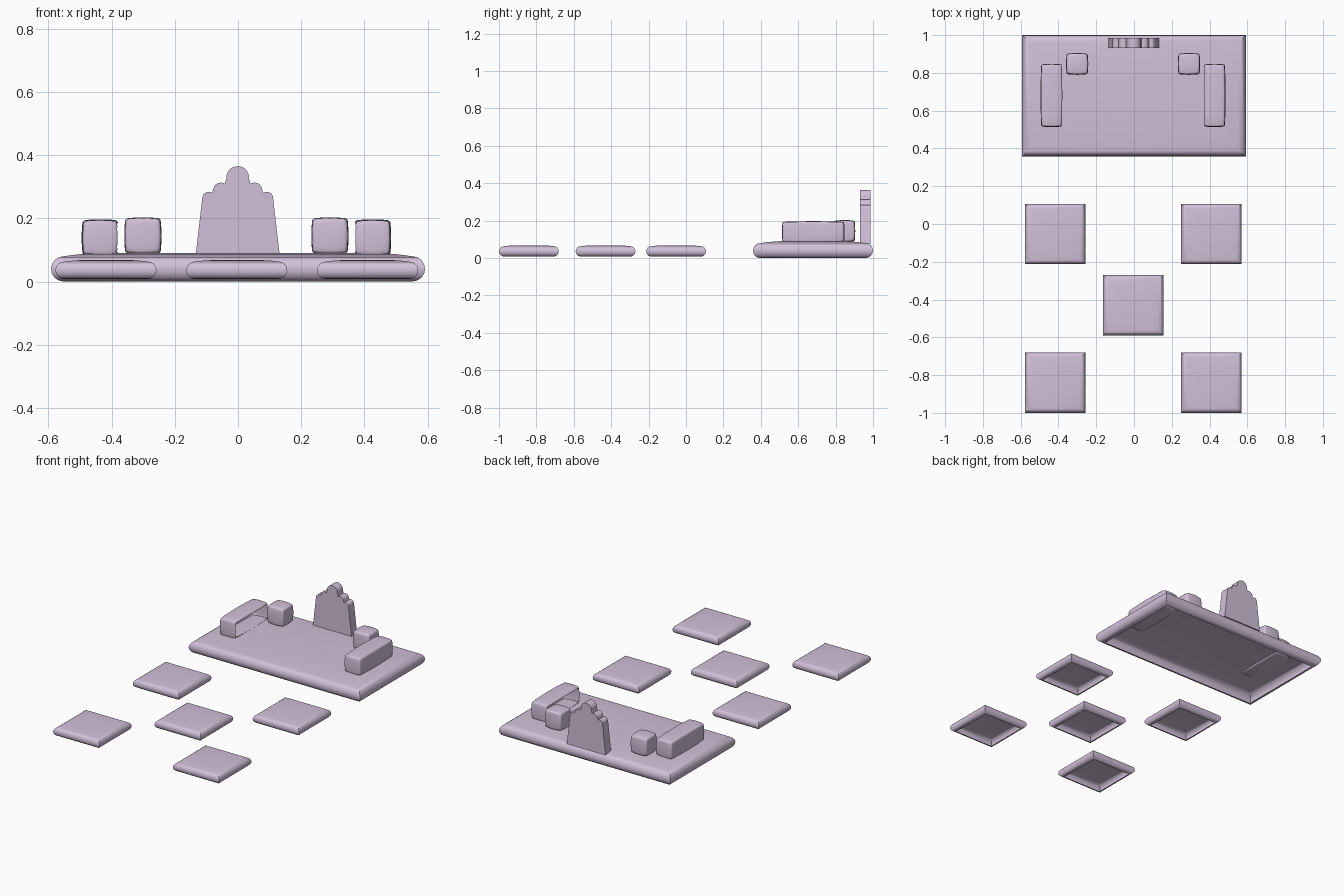
import bpy, bmesh, math
from mathutils import Vector

if "Cube" in bpy.data.objects:
    bpy.data.objects.remove(bpy.data.objects["Cube"])

lilac = bpy.data.materials.new("soft_lilac")
lilac.diffuse_color = (0.64, 0.53, 0.69, 1)
lilac.use_nodes = True
lilac.node_tree.nodes["Principled BSDF"].inputs["Base Color"].default_value = lilac.diffuse_color


def finish(name, bm, angle=40):
    bmesh.ops.recalc_face_normals(bm, faces=bm.faces)
    me = bpy.data.meshes.new(name)
    bm.to_mesh(me)
    bm.free()
    me.materials.append(lilac)
    ob = bpy.data.objects.new(name, me)
    bpy.context.collection.objects.link(ob)
    bpy.ops.object.select_all(action='DESELECT')
    ob.select_set(True)
    bpy.context.view_layer.objects.active = ob
    bpy.ops.object.shade_smooth_by_angle(angle=math.radians(angle))
    return ob


def pad(name, x0, x1, y0, y1, z0, z1, crown):
    """Mitred shell: half-round rim on four sides, crowned top, open underneath."""
    r = (z1 - z0) / 2
    prof = []
    for i in range(9):
        a = -math.pi / 2 + math.pi * i / 8
        prof.append((r - r * math.cos(a), z0 + r + r * math.sin(a)))
    short = min(x1 - x0, y1 - y0)
    prof += [(r + 0.08 * short, z1 + 0.6 * crown),
             (r + 0.18 * short, z1 + crown)]
    bm = bmesh.new()
    rings = [[bm.verts.new(p) for p in ((x0 + d, y0 + d, z), (x1 - d, y0 + d, z),
                                        (x1 - d, y1 - d, z), (x0 + d, y1 - d, z))]
             for d, z in prof]
    for a, b in zip(rings, rings[1:]):
        for i in range(4):
            j = (i + 1) % 4
            bm.faces.new((a[i], a[j], b[j], b[i]))
    bm.faces.new(rings[-1])
    return finish(name, bm)


def soft_box(name, x0, x1, y0, y1, z0, z1, inner=0):
    """Stuffed block with bulging faces; inner = x direction of an open side."""
    bm = bmesh.new()
    bmesh.ops.create_cube(bm, size=2)
    bmesh.ops.subdivide_edges(bm, edges=bm.edges[:], cuts=5, use_grid_fill=True)
    half = Vector(((x1 - x0) / 2, (y1 - y0) / 2, (z1 - z0) / 2))
    mid = Vector(((x0 + x1) / 2, (y0 + y1) / 2, (z0 + z1) / 2))
    b = 0.0035                     # how far corners draw in
    for v in bm.verts:
        x, y, z = v.co
        v.co = mid + Vector((x * (half.x - b * (y * y + z * z)),
                             y * (half.y - b * (x * x + z * z)),
                             z * (half.z - b * (x * x + y * y))))
    bm.normal_update()
    sharp = [e for e in bm.edges if e.calc_face_angle() > 0.9]
    bmesh.ops.bevel(bm, geom=sharp, offset=0.008, segments=3, profile=0.5, affect='EDGES')
    bm.normal_update()
    if inner:
        panel = [f for f in bm.faces if f.normal.x * inner > 0.95]
        bmesh.ops.delete(bm, geom=panel, context='FACES')
    return finish(name, bm)


# Wide platform
pad("platform", -0.592, 0.592, 0.358, 1.0, 0.0, 0.08, 0.011)

# Five floor cushions
for i, (x, y) in enumerate([(-0.418, -0.053), (0.410, -0.053), (-0.004, -0.43),
                            (-0.418, -0.84), (0.410, -0.84)]):
    pad(f"floor_cushion_{i + 1}", x - 0.16, x + 0.16, y - 0.16, y + 0.16, 0.008, 0.063, 0.005)

# Long armrests and cube cushions on each side
for side, s, cx in (("left", -1, -0.005), ("right", 1, -0.005)):
    a, c = cx + s * 0.431, cx + s * 0.296
    soft_box(f"armrest_{side}", a - 0.059, a + 0.059, 0.513, 0.848, 0.080, 0.197, -s)
    soft_box(f"cube_cushion_{side}", c - 0.059, c + 0.059, 0.79, 0.905, 0.086, 0.203)


# Scalloped backrest: half outline, mirrored and extruded
def arc(cx, cz, r, a0, a1, n=8):
    return [(cx + r * math.cos(math.radians(a0 + (a1 - a0) * i / n)),
             cz + r * math.sin(math.radians(a0 + (a1 - a0) * i / n))) for i in range(n + 1)]


half = [(0.134, 0.075)]
half += arc(0.092, 0.264, 0.020, 5, 125)
half += arc(0.053, 0.288, 0.025, 5, 120)
half += arc(0.0, 0.329, 0.036, -5, 90)
outline = half + [(-x, z) for x, z in half[-2::-1]]
bm = bmesh.new()
face = bm.faces.new([bm.verts.new((x - 0.001, 0.931, z)) for x, z in outline])
ext = bmesh.ops.extrude_face_region(bm, geom=[face])
for v in ext["geom"]:
    if isinstance(v, bmesh.types.BMVert):
        v.co.y += 0.055
finish("backrest", bm, 30)
